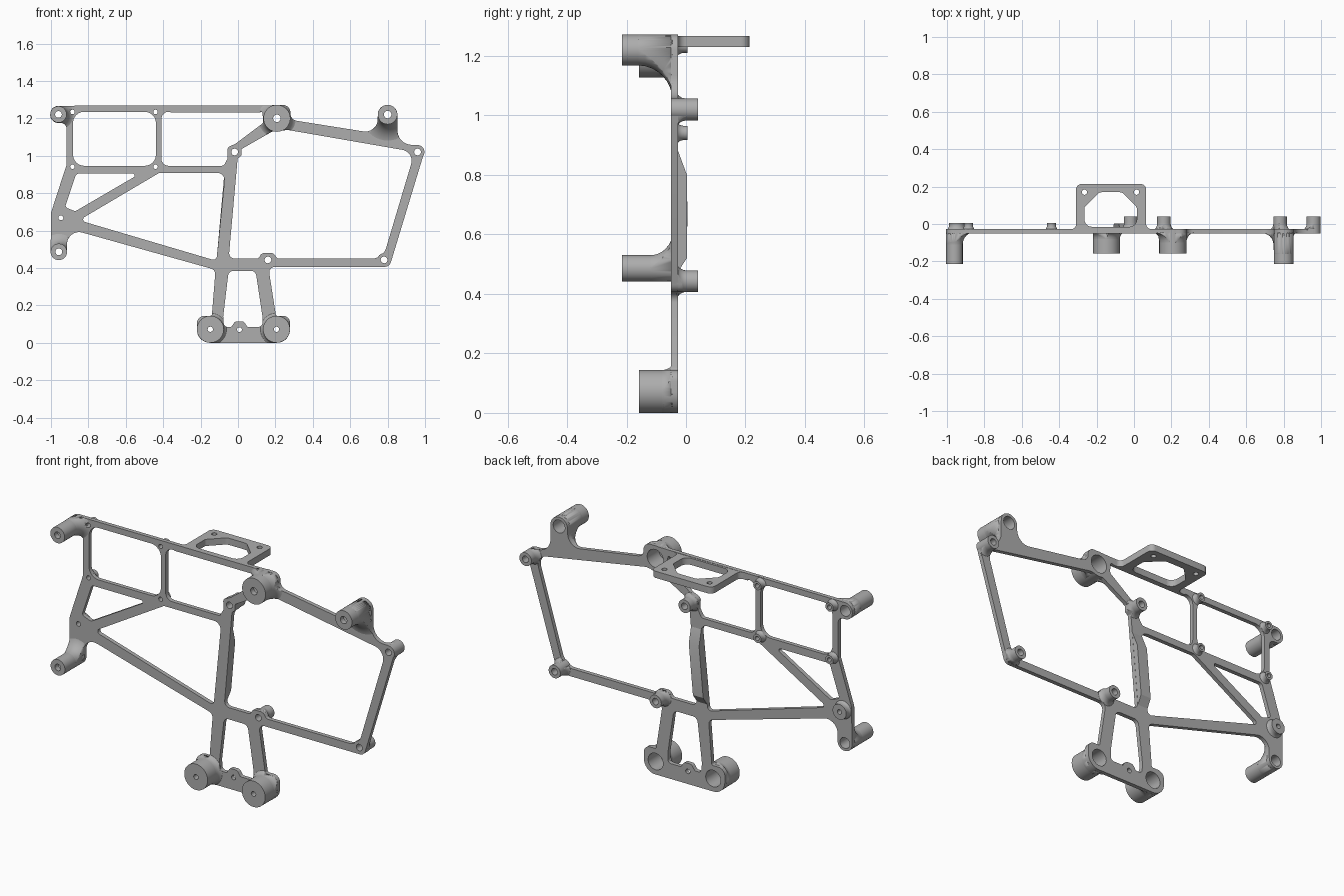
import bpy, bmesh
from math import sin, cos, pi, tan
from mathutils import Vector, Matrix

cube = bpy.data.objects.get("Cube")
if cube:
    bpy.data.objects.remove(cube)

grey = bpy.data.materials.new("cast_grey")
grey.use_nodes = True
COLOUR = (0.42, 0.42, 0.42, 1)
grey.diffuse_color = COLOUR
grey.node_tree.nodes["Principled BSDF"].inputs["Base Color"].default_value = COLOUR

FRONT, BACK = -0.05, -0.027      # faces of the flat frame
UPRIGHT = Matrix.Rotation(pi / 2, 4, 'X')


def add_object(name, bm):
    bmesh.ops.remove_doubles(bm, verts=bm.verts, dist=1e-5)
    bmesh.ops.recalc_face_normals(bm, faces=bm.faces)
    mesh = bpy.data.meshes.new(name)
    bm.to_mesh(mesh)
    bm.free()
    mesh.materials.append(grey)
    obj = bpy.data.objects.new(name, mesh)
    bpy.context.collection.objects.link(obj)
    bpy.ops.object.select_all(action='DESELECT')
    obj.select_set(True)
    bpy.context.view_layer.objects.active = obj
    bpy.ops.object.shade_smooth_by_angle(angle=pi / 6)
    return obj


def rounded(corners):
    """Polygon in hundredths, each corner (x, y, radius) filleted."""
    pts = [Vector(c[:2]) / 100 for c in corners]
    out = []
    for i, p in enumerate(pts):
        a, b = pts[i - 1] - p, pts[(i + 1) % len(pts)] - p
        r = corners[i][2] / 100
        half = a.angle(b) / 2
        if r == 0 or half > 1.55:
            out.append(p)
            continue
        t = min(r / tan(half), 0.498 * a.length, 0.498 * b.length)
        r = t * tan(half)
        a.normalize()
        b.normalize()
        centre = p + (a + b).normalized() * (r / sin(half))
        va, vb = p + a * t - centre, p + b * t - centre
        sweep = va.angle_signed(vb)
        steps = max(2, int(abs(sweep) / 0.16))
        for k in range(steps + 1):
            out.append(centre + Matrix.Rotation(-sweep * k / steps, 2) @ va)
    return out


def circle(x, y, r):
    return [Vector((x + r * cos(k * pi / 16), y + r * sin(k * pi / 16))) for k in range(32)]


def plate(name, loops, low, high, turn):
    """Filled outline with holes, extruded from low to high."""
    curve = bpy.data.curves.new(name, 'CURVE')
    curve.dimensions = '2D'
    curve.fill_mode = 'BOTH'
    curve.extrude = (high - low) / 2
    for loop in loops:
        spline = curve.splines.new('POLY')
        spline.points.add(len(loop) - 1)
        for point, p in zip(spline.points, loop):
            point.co = (p.x, p.y, 0, 1)
        spline.use_cyclic_u = True
    temp = bpy.data.objects.new(name, curve)
    mesh = bpy.data.meshes.new_from_object(temp)
    bm = bmesh.new()
    bm.from_mesh(mesh)
    bpy.data.objects.remove(temp)
    bpy.data.curves.remove(curve)
    bpy.data.meshes.remove(mesh)
    mid = (low + high) / 2
    shift = Vector((0, mid, 0)) if turn == UPRIGHT else Vector((0, 0, mid))
    bm.transform(Matrix.Translation(shift) @ turn)
    return add_object(name, bm)


def lathe(bm, x, z, profile):
    """Closed (radius, y) profile turned about an axis along y."""
    verts = [bm.verts.new((x + r, y, z)) for r, y in profile]
    edges = [bm.edges.new((verts[i - 1], verts[i])) for i in range(len(verts))]
    bmesh.ops.spin(bm, geom=verts + edges, cent=(x, 0, z), axis=(0, 1, 0),
                   angle=2 * pi, steps=40, use_merge=True)


# Frame outline and its openings
outline = [
    (-100.4, 126.7, 4.5), (14, 126.9, 0), (28, 127.2, 7), (28, 119.2, 4), (74.6, 111.8, 12),
    (74.8, 127.2, 5.2), (85.2, 127.2, 5.2), (85.3, 105.8, 8), (100.8, 105.8, 4), (81, 40.6, 3.5),
    (16.2, 40.6, 3), (20.3, 14.4, 1), (27.8, 14.4, 7), (27.8, 0, 7), (-22, 0, 7),
    (-22, 14.4, 7), (-14, 14.4, 1), (-12, 39, 3), (-91.4, 61.2, 8), (-91.4, 44.2, 4.3),
    (-100.2, 44.2, 4.3), (-100, 69.5, 3), (-91.7, 95, 3), (-91.7, 117.5, 3), (-100.4, 117.5, 4.4)]
openings = {
    "upper_left": [(-88.2, 123.5, 6), (-43.9, 123.5, 6), (-43.9, 94.6, 6), (-88.2, 94.6, 6)],
    "upper_middle": [(-41, 123.5, 4), (13, 123.5, 1), (13.6, 117.6, 2), (-1.3, 106.4, 1),
                     (-5.6, 104.5, 2), (-5.5, 98.5, 1), (-7.7, 94.6, 2), (-41, 94.6, 4)],
    "small_triangle": [(-86.5, 90.4, 2), (-52.5, 90.4, 1), (-87, 70.3, 2), (-92.5, 72.5, 1.5)],
    "lower_left": [(-42, 90.9, 2), (-6.8, 90.9, 4), (-11.5, 43.8, 2), (-85, 65.5, 1.5)],
    "right": [(18, 112.8, 1), (26.5, 113.8, 2), (94.5, 102, 6), (77.5, 45, 8), (21, 45, 2),
              (19, 48, 2.5), (12.6, 48, 2.5), (11, 45, 2), (-5, 45, 3), (-0.2, 98.5, 1),
              (1.8, 100, 1), (1.8, 103.5, 1)],
    "foot": [(-5, 38.5, 3), (9.4, 38.5, 3), (13, 14.5, 1), (13, 8.5, 2), (5, 8.5, 1),
             (3, 11.5, 2), (-1.5, 11.5, 2), (-3.5, 8.5, 1), (-7.5, 8.5, 2), (-7.9, 14, 1)]}

# Bosses: x, z, radius, hole, bore, flare width, flare length, end y
LONG, SHORT, REAR, LOW = -0.215, -0.158, 0.04, 0.005
bosses = {
    "top_left_boss": (-0.96, 1.221, 0.044, 0.018, 0.03, 0.06, 0.06, LONG),
    "lower_left_boss": (-0.958, 0.486, 0.044, 0.018, 0.03, 0.08, 0.07, LONG),
    "upper_right_boss": (0.8, 1.22, 0.052, 0.02, 0.036, 0.12, 0.11, LONG),
    "top_centre_boss": (0.208, 1.2, 0.072, 0.02, 0.05, 0.05, 0.05, SHORT),
    "foot_right_boss": (-0.148, 0.072, 0.072, 0.014, 0.046, 0.03, 0.03, SHORT),
    "foot_left_boss": (0.206, 0.072, 0.072, 0.014, 0.046, 0.03, 0.03, SHORT),
    "far_right_boss": (0.96, 1.02, 0.037, 0.018, 0.018, 0.03, 0.03, REAR),
    "corner_boss": (0.781, 0.443, 0.036, 0.018, 0.018, 0.03, 0.03, REAR),
    "middle_boss": (0.16, 0.443, 0.036, 0.018, 0.018, 0.03, 0.03, REAR),
    "centre_boss": (-0.018, 1.02, 0.036, 0.018, 0.018, 0.03, 0.03, REAR),
    "side_boss": (-0.947, 0.668, 0.042, 0.013, 0.013, 0.02, 0.02, LOW)}
for i, x in enumerate((-0.885, -0.441)):
    for j, z in enumerate((1.234, 0.941)):
        bosses[f"low_boss_{i}{j}"] = (x, z, 0.024, 0.012, 0.012, 0.02, 0.02, LOW)

loops = [rounded(outline)] + [rounded(o) for o in openings.values()]
loops += [circle(b[0], b[1], b[4]) for b in bosses.values()]
loops.append(circle(0.008, 0.07, 0.013))
plate("frame", loops, FRONT, BACK, UPRIGHT)

flares = bmesh.new()
for name, (x, z, r, hole, bore, wide, tall, end) in bosses.items():
    bm = bmesh.new()
    if end < FRONT:
        step = end + 0.03
        lathe(bm, x, z, [(r, end), (r, BACK), (bore, BACK), (bore, step), (hole, step), (hole, end)])
    else:
        lathe(bm, x, z, [(r, FRONT), (r, end), (hole, end), (hole, FRONT)])
    add_object(name, bm)
    # Concave fillet between boss and frame
    base, way = (FRONT + 0.005, -1) if end < FRONT else (BACK - 0.005, 1)
    tall += 0.005
    arc = [(r + wide * (1 - sin(a)), base + way * tall * (1 - cos(a)))
           for a in (k * pi / 16 for k in range(9))]
    lathe(flares, x, z, arc + [(r - 0.006, base + way * tall), (r - 0.006, base)])

# Fillets stay inside the frame silhouette
flare_obj = add_object("boss_fillets", flares)
cutter = plate("fillet_limit", loops, -0.25, 0.08, UPRIGHT)
cutter.hide_render = True
cutter.hide_viewport = True
trim = flare_obj.modifiers.new("trim", 'BOOLEAN')
trim.operation = 'INTERSECT'
trim.solver = 'EXACT'
trim.use_self = True
trim.object = cutter

# Bracket reaching back from the top rail
bracket = [(-36, -4.5, 0), (-36, -2.7, 0), (-31, -2.7, 4), (-31, 21.4, 3), (6.5, 21.4, 3),
           (6.5, -2.7, 4), (12, -2.7, 0), (12, -4.5, 0)]
window = [(-26.5, -1.5, 4), (-26.5, 9, 2), (-18.5, 17, 3), (-6.5, 17, 3), (1.5, 9, 2), (1.5, -1.5, 4)]
plate("top_bracket", [rounded(bracket), rounded(window), circle(-0.265, 0.17, 0.014),
                      circle(0.014, 0.17, 0.014)], 1.23, 1.267, Matrix.Identity(4))

# Stiffening rib behind the centre post
bm = bmesh.new()
sides = []
for at_low, slope in ((-0.113, 0.09), (-0.05, 0.09)):
    sides.append([bm.verts.new((at_low + slope * (z - 0.46), y, z)) for y, z in
                  ((-0.03, 0.47), (0.003, 0.52), (0.003, 0.8), (-0.03, 0.89))])
for side in sides:
    bm.faces.new(side)
for i in range(4):
    bm.faces.new((sides[0][i - 1], sides[0][i], sides[1][i], sides[1][i - 1]))
add_object("post_rib", bm)
